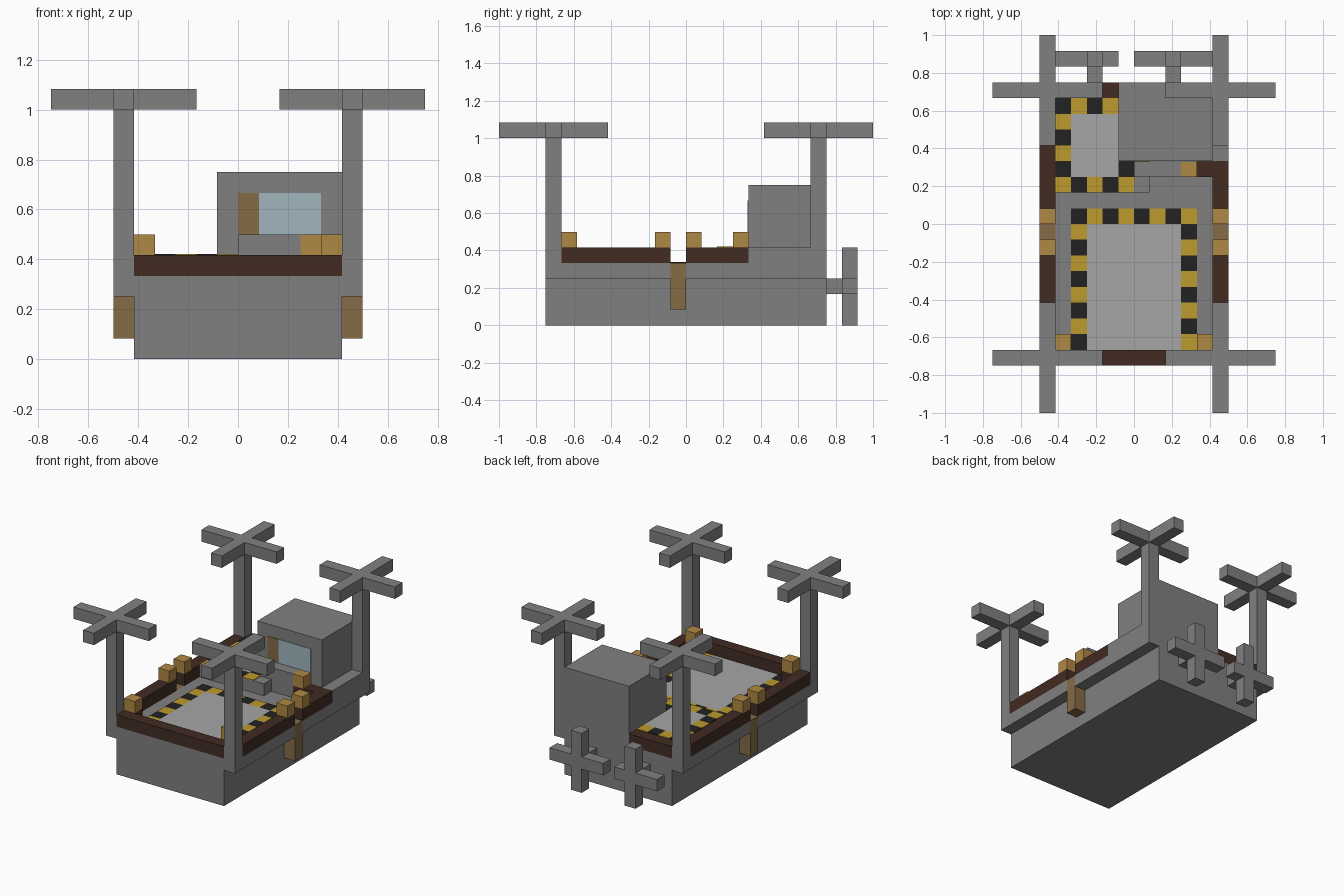
import bpy, bmesh

U = 1 / 12  # building block size

cube = bpy.data.objects.get("Cube")
if cube:
    bpy.data.objects.remove(cube)


def material(name, r, g, b):
    m = bpy.data.materials.new(name)
    m.use_nodes = True
    m.diffuse_color = (r, g, b, 1)
    m.node_tree.nodes["Principled BSDF"].inputs["Base Color"].default_value = (r, g, b, 1)
    return m


GREY = material("hull grey", .216, .216, .216)
PAD = material("pad light grey", .381, .381, .381)
WOOD = material("dark wood", .054, .025, .016)
LAMP = material("lamp tan", .434, .246, .058)
LADDER = material("ladder brown", .235, .147, .061)
YELLOW = material("warning yellow", .515, .328, .026)
BLACK = material("warning black", .016, .016, .016)
GLASS = material("window blue", .35, .468, .515)


def blocks(name, mats, boxes):
    """One object made of boxes given as (x0, x1, y0, y1, z0, z1) in blocks."""
    bm = bmesh.new()
    for x0, x1, y0, y1, z0, z1 in boxes:
        made = bmesh.ops.create_cube(bm, size=1)
        for v in made["verts"]:
            v.co.x = U * (x1 if v.co.x > 0 else x0)
            v.co.y = U * (y1 if v.co.y > 0 else y0)
            v.co.z = U * (z1 if v.co.z > 0 else z0)
    mesh = bpy.data.meshes.new(name)
    bm.to_mesh(mesh)
    bm.free()
    for m in mats:
        mesh.materials.append(m)
    obj = bpy.data.objects.new(name, mesh)
    bpy.context.collection.objects.link(obj)
    return obj


def landing_pad(name, cells, inside, z):
    """Thin tiles, checkered on the border and plain inside."""
    obj = blocks(name, [PAD, YELLOW, BLACK],
                 [(x, x + 1, y, y + 1, z, z + .05) for x, y in cells])
    for i, (x, y) in enumerate(cells):
        index = 0 if inside(x, y) else 1 + (x + y + 1) % 2
        for face in obj.data.polygons[i * 6:i * 6 + 6]:
            face.material_index = index


# Hull and stepped decks
blocks("hull", [GREY], [(-5, 5, -9, 9, 0, 4)])
blocks("raised_deck", [GREY], [(-5, -1, 2, 8, 4, 5), (-1, 0, 2, 4, 4, 5)])
blocks("step", [GREY], [(0, 1, 2, 3, 4, 5)])

# Ledges, ladders, corner masts and rotors
for side, s in (("left", 1), ("right", -1)):
    xs = (5, 6) if s > 0 else (-6, -5)
    blocks(side + "_ledge", [GREY], [(*xs, -9, -1, 3, 4), (*xs, 0, 9, 3, 4)])
    blocks(side + "_ladder", [LADDER], [(*xs, -1, 0, 1, 4)])
    blocks(side + "_lamps", [LAMP], [(*xs, y, y + 1, 5, 6) for y in (-2, 0)])
    for end, y in (("front", -9), ("back", 8)):
        blocks(f"{end}_{side}_mast", [GREY], [(*xs, y, y + 1, 4, 12)])
        blocks(f"{end}_{side}_rotor", [GREY], [
            (xs[0] - 3, xs[1] + 3, y, y + 1, 12, 13),
            (*xs, y - 3, y, 12, 13), (*xs, y + 1, y + 4, 12, 13)])

# Wooden railing
blocks("front_rail", [WOOD], [(-5, 5, -9, -8, 4, 5),
                              (-5, -4, -8, -7, 4, 5), (4, 5, -8, -7, 4, 5)])
blocks("left_rail", [WOOD], [(5, 6, -8, -1, 4, 5), (5, 6, 0, 4, 4, 5), (3, 5, 3, 4, 4, 5)])
blocks("right_rail", [WOOD], [(-6, -5, -8, -1, 4, 5), (-6, -5, 0, 8, 4, 5)])
blocks("back_rail", [WOOD], [(-5, -1, 8, 9, 4, 5)])
blocks("corner_lamps", [LAMP], [(-5, -4, -8, -7, 5, 6), (4, 5, -8, -7, 5, 6),
                                (3, 4, 3, 4, 5, 6)])

# Cabin with console, window and door panel
blocks("cabin", [GREY], [(-1, 5, 4, 9, 4, 9)])
blocks("cabin_side_shelf", [GREY], [(5, 6, 4, 8, 4, 5)])
blocks("console", [GREY], [(0, 3, 3, 4, 4, 6)])
blocks("window", [GLASS], [(1, 4, 3.95, 4, 6, 8)])
blocks("door_panel", [LADDER], [(0, 1, 3.95, 4, 6, 8)])

# Landing pads
landing_pad("main_pad", [(x, y) for x in range(-4, 4) for y in range(-8, 1)],
            lambda x, y: -4 < x < 3 and y < 0, 4)
landing_pad("small_pad",
            [(x, y) for x in range(-5, 0) for y in range(2, 8) if x < -1 or y < 4],
            lambda x, y: -5 < x < -1 and 2 < y < 7, 5)

# Stern propellers
for name, x, x0, x1 in (("left_propeller", 2, 0, 5), ("right_propeller", -3, -5, -1)):
    blocks(name, [GREY], [(x, x + 1, 9, 10, 2, 3), (x, x + 1, 10, 11, 0, 5),
                          (x0, x, 10, 11, 2, 3), (x + 1, x1, 10, 11, 2, 3)])
